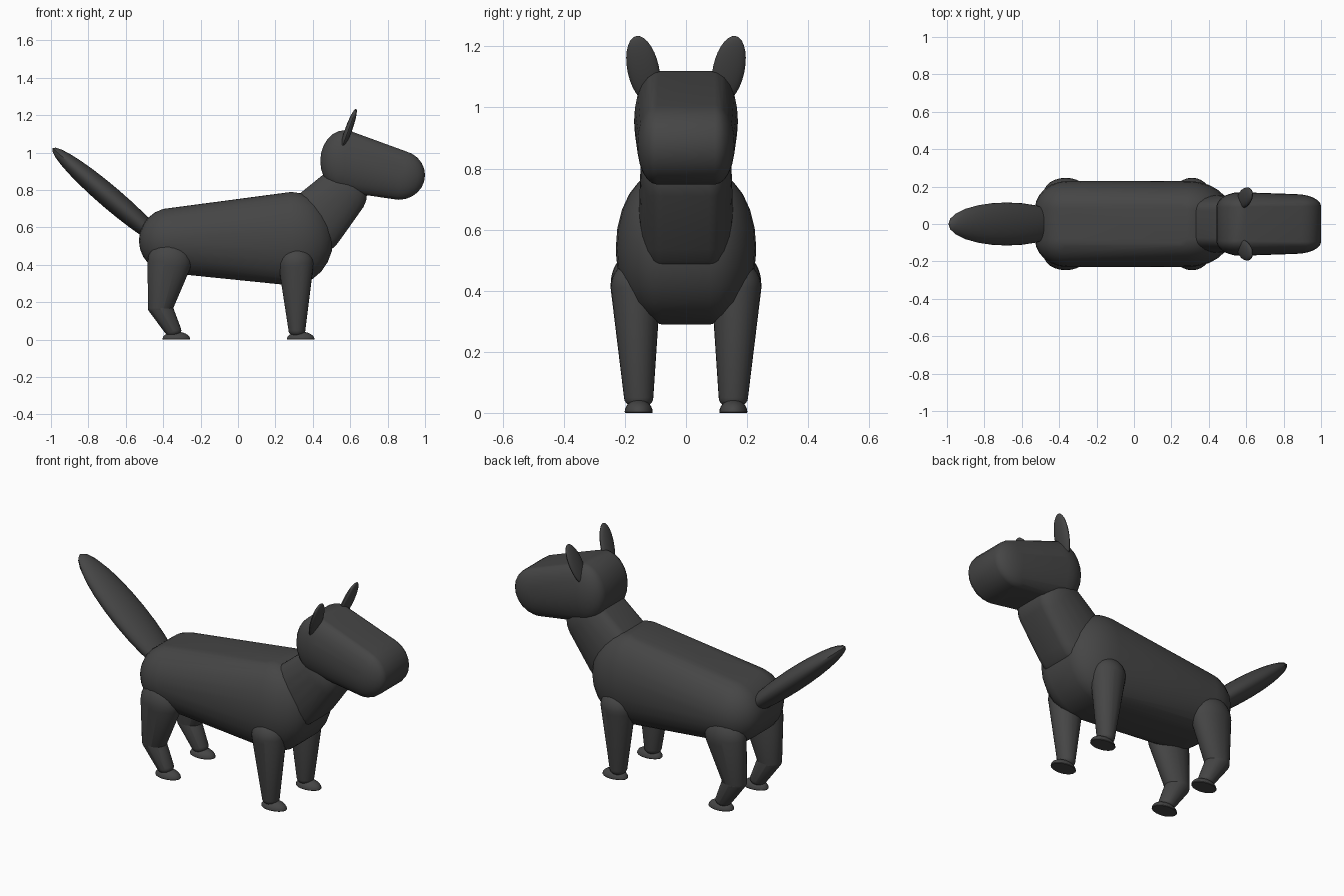
import bpy, bmesh, math
from mathutils import Vector, Matrix

if "Cube" in bpy.data.objects:
    bpy.data.objects.remove(bpy.data.objects["Cube"])

mat = bpy.data.materials.new("charcoal grey")
mat.diffuse_color = (0.06, 0.06, 0.06, 1)
mat.use_nodes = True
mat.node_tree.nodes["Principled BSDF"].inputs["Base Color"].default_value = mat.diffuse_color


def finish(name, bm):
    """Turn a bmesh into a smooth-shaded object."""
    bmesh.ops.recalc_face_normals(bm, faces=bm.faces)
    me = bpy.data.meshes.new(name)
    bm.to_mesh(me)
    bm.free()
    me.materials.append(mat)
    ob = bpy.data.objects.new(name, me)
    bpy.context.collection.objects.link(ob)
    bpy.ops.object.select_all(action='DESELECT')
    ob.select_set(True)
    bpy.context.view_layer.objects.active = ob
    bpy.ops.object.shade_smooth_by_angle(angle=math.radians(35))
    return ob


def blob_points(c, r, n=24, m=12):
    """Points on an ellipsoid, kept above the ground."""
    pts = []
    for j in range(m + 1):
        t = math.pi * j / m
        for i in range(n if 0 < j < m else 1):
            a = 2 * math.pi * i / n
            z = c[2] + r[2] * math.cos(t)
            pts.append((c[0] + r[0] * math.sin(t) * math.cos(a),
                        c[1] + r[1] * math.sin(t) * math.sin(a), max(z, 0)))
    return pts


def hull(name, blobs):
    """Convex skin around ellipsoids given as (centre, radii)."""
    bm = bmesh.new()
    for c, r in blobs:
        for p in blob_points(c, r):
            bm.verts.new(p)
    bmesh.ops.remove_doubles(bm, verts=bm.verts, dist=0.0005)
    bmesh.ops.convex_hull(bm, input=bm.verts)
    bmesh.ops.delete(bm, geom=[v for v in bm.verts if not v.link_faces], context='VERTS')
    return finish(name, bm)


def wide(name, blobs):
    """Hull of left/right ellipsoid pairs: (x, half spacing, z, radii)."""
    return hull(name, [((x, s * y, z), r) for x, y, z, r in blobs for s in (-1, 1)])


def ellipsoid(name, c, r, rot):
    bm = bmesh.new()
    bmesh.ops.create_uvsphere(bm, u_segments=24, v_segments=14, radius=1)
    bm.transform(Matrix.Translation(c) @ rot @ Matrix.Diagonal(Vector((*r, 1))))
    return finish(name, bm)


# torso, neck and head
wide("body", [(-0.355, 0.08, 0.53, (0.175, 0.15, 0.175)),
              (0.285, 0.08, 0.54, (0.225, 0.15, 0.25))])
wide("neck", [(0.40, 0.075, 0.62, (0.17, 0.08, 0.17)),
              (0.55, 0.075, 0.78, (0.14, 0.075, 0.14))])
wide("head", [(0.57, 0.09, 0.955, (0.13, 0.08, 0.165)),
              (0.86, 0.095, 0.88, (0.14, 0.065, 0.132))])

# tail
ellipsoid("tail", (-0.68, 0, 0.757), (0.41, 0.115, 0.06),
          Matrix.Rotation(math.radians(40.5), 4, 'Y'))

for s, side in ((-1, "right"), (1, "left")):
    # ear, leaning forward and outward
    ellipsoid(f"{side}_ear", (0.592, s * 0.14, 1.125), (0.019, 0.052, 0.118),
              Matrix.Rotation(math.radians(20), 4, 'Y') @
              Matrix.Rotation(math.radians(-s * 11), 4, 'X'))

    # front leg
    hull(f"{side}_front_leg", [((0.31, s * 0.165, 0.41), (0.095, 0.082, 0.09)),
                               ((0.315, s * 0.155, 0.05), (0.045, 0.048, 0.035))])

    # back leg with bent hock
    hock = ((-0.415, s * 0.157, 0.17), (0.067, 0.057, 0.045))
    hull(f"{side}_thigh", [((-0.365, s * 0.165, 0.42), (0.118, 0.082, 0.11)), hock])
    hull(f"{side}_shin", [hock, ((-0.348, s * 0.155, 0.05), (0.045, 0.045, 0.035))])

    # half-round paws
    for x, name in ((0.335, "front_paw"), (-0.33, "back_paw")):
        hull(f"{side}_{name}", [((x, s * 0.155, 0.003), (0.074, 0.046, 0.04))])
